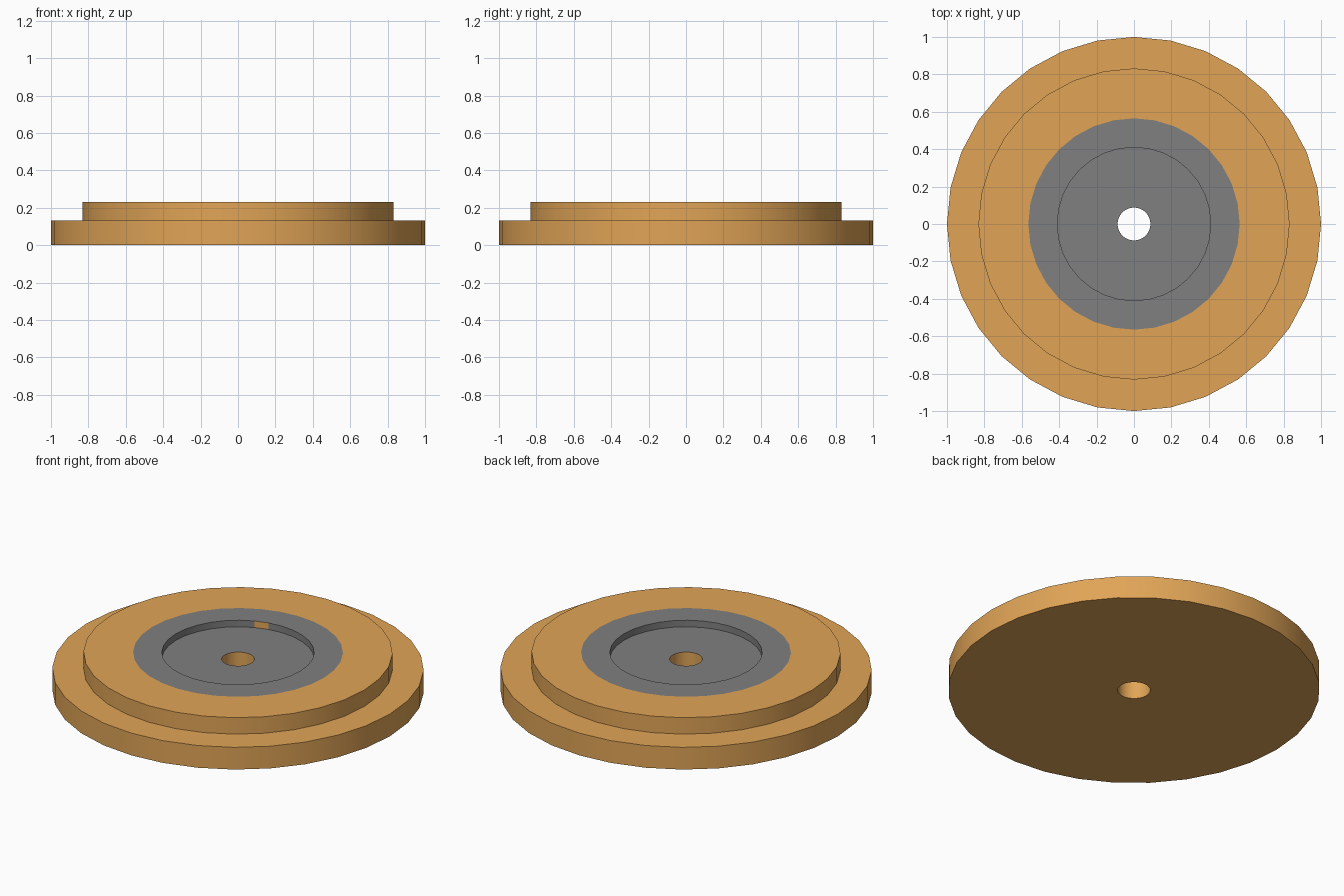
import bpy, bmesh, math

if "Cube" in bpy.data.objects:
    bpy.data.objects.remove(bpy.data.objects["Cube"], do_unlink=True)

SIDES = 32


def flat_material(name, color):
    mat = bpy.data.materials.new(name)
    mat.use_nodes = True
    mat.diffuse_color = color
    mat.node_tree.nodes["Principled BSDF"].inputs["Base Color"].default_value = color
    return mat


tan = flat_material("warm tan", (0.75, 0.375, 0.095, 1))
grey = flat_material("mid grey", (0.168 + 0.046, 0.214, 0.214, 1))

# Closed cross-section: radius, height, material of the band to the next point
TAN, GREY = 0, 1
profile = [
    (0.088, 0.0, TAN),    # underside
    (1.0, 0.0, TAN),      # flange wall
    (1.0, 0.132, TAN),    # flange top
    (0.832, 0.132, TAN),  # raised step wall
    (0.832, 0.23, TAN),   # raised step top
    (0.565, 0.23, GREY),  # grey face ring
    (0.41, 0.23, GREY),   # recess wall
    (0.41, 0.191, GREY),  # recess floor
    (0.088, 0.191, TAN),  # axle hole
]
RECESS_WALL = 6
TAN_NOTCH = 9  # the one tan facet of the recess wall

# Revolve the section into the disc
bm = bmesh.new()
rings = []
for radius, height, _ in profile:
    angles = [math.tau * i / SIDES for i in range(SIDES)]
    rings.append([bm.verts.new((radius * math.cos(a), radius * math.sin(a), height))
                  for a in angles])

for band, (_, _, color) in enumerate(profile):
    low, high = rings[band], rings[(band + 1) % len(rings)]
    for i in range(SIDES):
        j = (i + 1) % SIDES
        face = bm.faces.new((low[i], low[j], high[j], high[i]))
        face.material_index = color
        if band == RECESS_WALL and i == TAN_NOTCH:
            face.material_index = TAN
bmesh.ops.recalc_face_normals(bm, faces=bm.faces)

mesh = bpy.data.meshes.new("stepped_disc")
bm.to_mesh(mesh)
bm.free()
mesh.materials.append(tan)
mesh.materials.append(grey)
disc = bpy.data.objects.new("stepped_disc", mesh)
bpy.context.collection.objects.link(disc)

# Smooth round walls, sharp rims
bpy.ops.object.select_all(action='DESELECT')
disc.select_set(True)
bpy.context.view_layer.objects.active = disc
bpy.ops.object.shade_smooth_by_angle(angle=math.radians(30))
